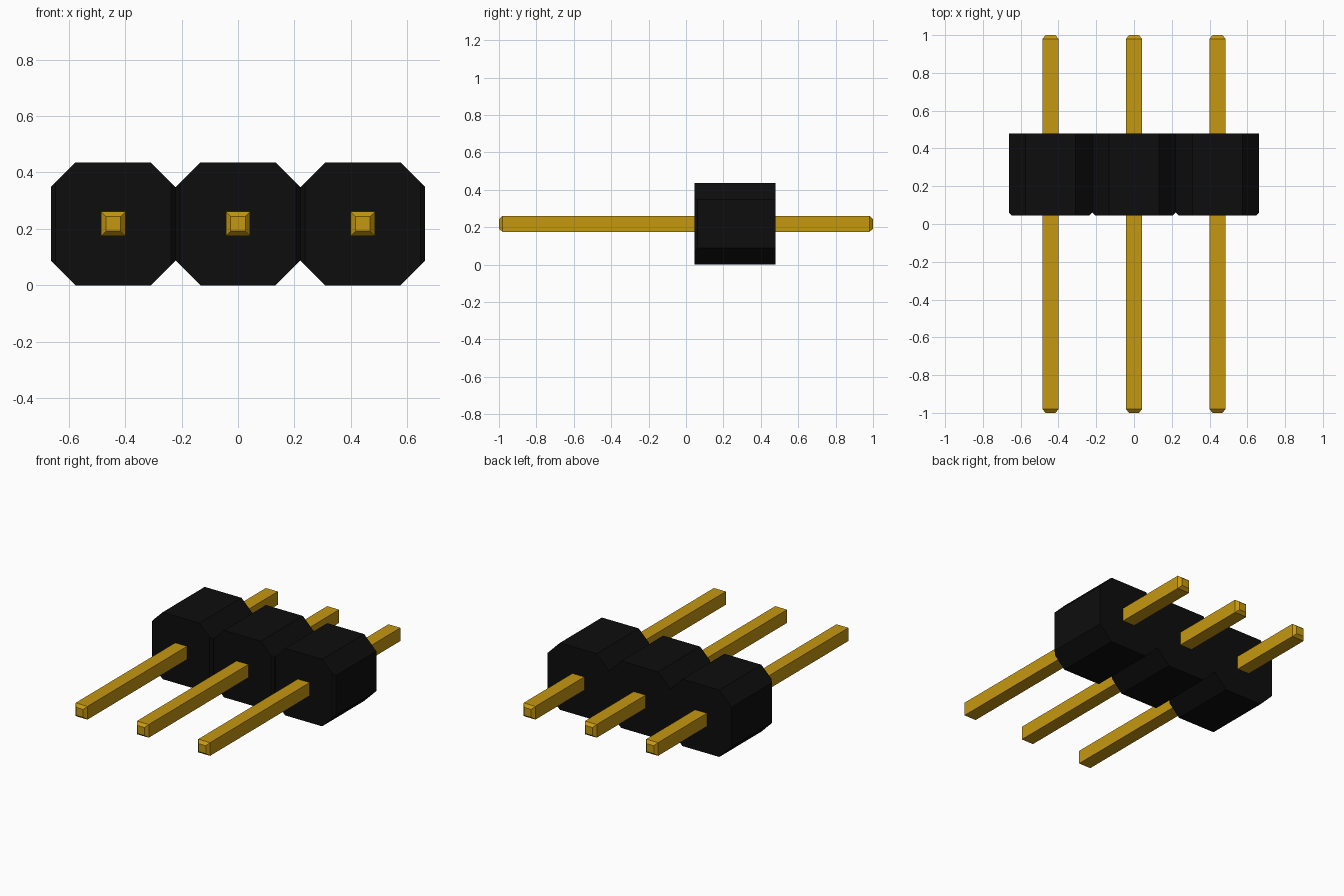
import bpy, bmesh

cube = bpy.data.objects.get("Cube")
if cube:
    bpy.data.objects.remove(cube, do_unlink=True)

PITCH = 0.442          # spacing of the cells
HALF = PITCH / 2       # half width of a cell
MID_Z = 0.218          # height of the pin axis
CUT = 0.088            # corner chamfer of a cell
FRONT, BACK = 0.045, 0.478
LIP = 0.016            # small side chamfer on the front edge
CENTRES = (-PITCH, 0.0, PITCH)


def material(name, rgb, roughness):
    mat = bpy.data.materials.new(name)
    mat.use_nodes = True
    mat.diffuse_color = (*rgb, 1)
    bsdf = mat.node_tree.nodes["Principled BSDF"]
    bsdf.inputs["Base Color"].default_value = (*rgb, 1)
    bsdf.inputs["Roughness"].default_value = roughness
    return mat


def finish(bm, name, mat):
    bmesh.ops.recalc_face_normals(bm, faces=bm.faces)
    mesh = bpy.data.meshes.new(name)
    bm.to_mesh(mesh)
    bm.free()
    mesh.materials.append(mat)
    obj = bpy.data.objects.new(name, mesh)
    bpy.context.collection.objects.link(obj)
    return obj


def loft(bm, rings):
    """Skin a list of (y, outline) rings and cap both ends."""
    loops = [[bm.verts.new((x, y, z)) for x, z in pts] for y, pts in rings]
    n = len(loops[0])
    for a, b in zip(loops, loops[1:]):
        for i in range(n):
            j = (i + 1) % n
            bm.faces.new((a[i], a[j], b[j], b[i]))
    bm.faces.new(loops[0])
    bm.faces.new(loops[-1])


def octagon(cx, inset=0.0):
    """Cell outline; inset trims the two upright sides along the corner slope."""
    w, d, h = HALF - inset, HALF - CUT, MID_Z
    s = MID_Z - CUT + inset
    return [(cx + x, MID_Z + z) for x, z in
            ((w, -s), (w, s), (d, h), (-d, h), (-w, s), (-w, -s), (-d, -h), (d, -h))]


def square(cx, r):
    return [(cx + x * r, MID_Z + z * r) for x, z in ((1, -1), (1, 1), (-1, 1), (-1, -1))]


black = material("black plastic", (0.004, 0.004, 0.004), 0.6)
gold = material("gold metal", (0.56, 0.31, 0.005), 0.4)

# Housing: three octagonal cells welded into one body
bm = bmesh.new()
for cx in CENTRES:
    loft(bm, [(FRONT, octagon(cx, LIP)), (FRONT + LIP, octagon(cx)), (BACK, octagon(cx))])
hidden = [f for f in bm.faces
          if all(abs(abs(v.co.x) - HALF) < 1e-4 for v in f.verts)]
bmesh.ops.delete(bm, geom=hidden, context="FACES")
bmesh.ops.remove_doubles(bm, verts=bm.verts, dist=1e-4)
finish(bm, "housing", black)

# Pins: long square bars with tapered tips
for cx, label in zip(CENTRES, ("right", "middle", "left")):
    bm = bmesh.new()
    loft(bm, [(y, square(cx, r)) for y, r in
              ((-1.0, 0.026), (-0.98, 0.043), (0.98, 0.043), (1.0, 0.026))])
    finish(bm, "pin_" + label, gold)
